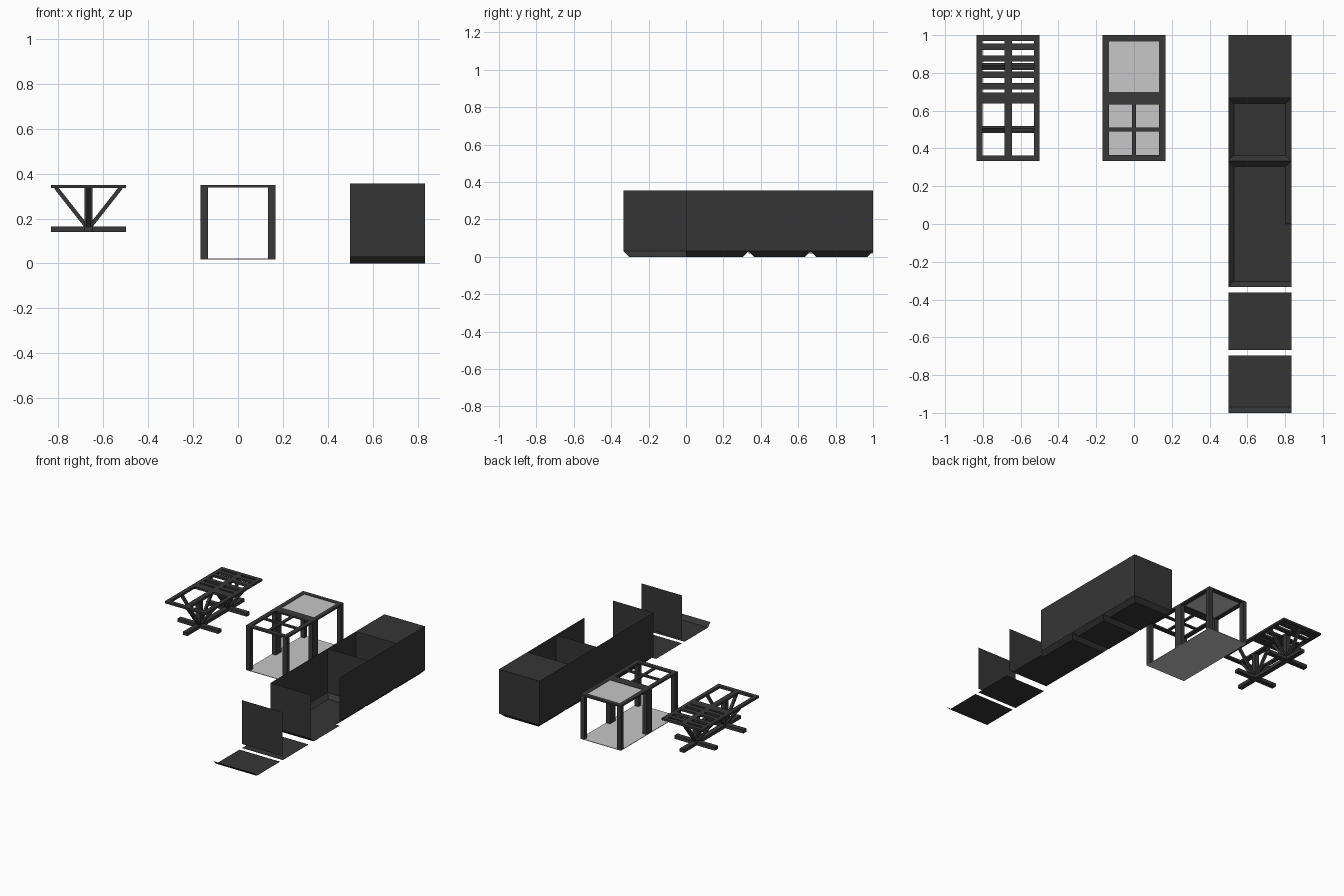
import bpy, bmesh, math
from mathutils import Matrix, Vector

if "Cube" in bpy.data.objects:
    bpy.data.objects.remove(bpy.data.objects["Cube"])


def material(name, v):
    m = bpy.data.materials.new(name)
    m.diffuse_color = (v, v, v, 1)
    m.use_nodes = True
    m.node_tree.nodes["Principled BSDF"].inputs["Base Color"].default_value = m.diffuse_color
    return m


FRAME = material("dark frame", 0.04)
PANEL = material("dark panel", 0.036)
GLASS = material("pale glass", 0.57)
C = 1 / 3          # cell size
H = 0.355          # wall height
B = 0.03           # bevel at the floor


class Part:
    """Collects boxes and flat sheets into one object."""

    def __init__(self, name, mat):
        self.name, self.mat, self.bm = name, mat, bmesh.new()

    def box(self, x0, x1, y0, y1, z0, z1):
        m = Matrix.Translation(((x0 + x1) / 2, (y0 + y1) / 2, (z0 + z1) / 2))
        m = m @ Matrix.Diagonal((x1 - x0, y1 - y0, z1 - z0, 1))
        bmesh.ops.create_cube(self.bm, size=1, matrix=m)

    def bar(self, a, b, w):
        a, b = Vector(a), Vector(b)
        d = b - a
        m = Matrix.Translation((a + b) / 2) @ d.to_track_quat('Z', 'Y').to_matrix().to_4x4()
        bmesh.ops.create_cube(self.bm, size=1, matrix=m @ Matrix.Diagonal((w, w, d.length, 1)))

    def sheet(self, *pts):
        self.bm.faces.new([self.bm.verts.new(p) for p in pts])

    def done(self):
        me = bpy.data.meshes.new(self.name)
        self.bm.to_mesh(me)
        self.bm.free()
        me.materials.append(self.mat)
        bpy.context.collection.objects.link(bpy.data.objects.new(self.name, me))


def border(p, cx, y0, y1, w, z0, z1):
    x0, x1 = cx - C / 2, cx + C / 2
    for a, b in ((x0, x0 + w), (x1 - w, x1)):
        p.box(a, b, y0, y1, z0, z1)
    for a, b in ((y0, y0 + w), (y1 - w, y1)):
        p.box(x0 + w, x1 - w, a, b, z0, z1)


# Left column: braced pedestal frames
cx = -2 * C
for name, y0 in (("front", C), ("back", 2 * C)):
    cy = y0 + C / 2
    top = Part(name + "_pedestal_top", FRAME)
    border(top, cx, y0, y0 + C, 0.03, 0.335, 0.35)
    top.box(cx - 0.02, cx + 0.02, y0 + 0.03, y0 + C - 0.03, 0.335, 0.35)
    if name == "back":
        for y in (0.938, 0.876, 0.79, 0.73):
            top.box(cx - 0.14, cx + 0.14, y - 0.017, y + 0.017, 0.335, 0.35)
    top.done()
    base = Part(name + "_pedestal_base", FRAME)
    base.box(cx - C / 2, cx + C / 2, cy - 0.018, cy + 0.018, 0.14, 0.165)
    base.box(cx - 0.018, cx + 0.018, y0, y0 + C, 0.1405, 0.1645)
    base.box(cx - 0.018, cx + 0.018, cy - 0.018, cy + 0.018, 0.16, 0.336)
    for dx, dy in ((1, 0), (-1, 0), (0, 1), (0, -1)):
        base.bar((cx + dx * 0.005, cy + dy * 0.005, 0.16),
                 (cx + dx * 0.145, cy + dy * 0.145, 0.338), 0.018)
    base.done()

# Middle column: post frames, a glass top and a glass floor
for name, y0 in (("front", C), ("back", 2 * C)):
    f = Part(name + "_post_frame", FRAME)
    border(f, 0, y0, y0 + C, 0.033, 0.338, 0.35)
    for sx in (-1, 1):
        for y in (y0 + 0.0165, y0 + C - 0.0165):
            f.box(sx * 0.15 - 0.0165, sx * 0.15 + 0.0165, y - 0.0165, y + 0.0165, 0.02, 0.339)
    if name == "front":
        f.box(-0.01, 0.01, y0 + 0.03, y0 + C - 0.03, 0.338, 0.349)
        f.box(-0.135, 0.135, 0.49, 0.51, 0.338, 0.3495)
    f.done()
g = Part("glass_top", GLASS)
g.box(-0.136, 0.136, 2 * C + 0.03, 1 - 0.03, 0.342, 0.347)
g.done()
g = Part("glass_floor", GLASS)
g.box(-C / 2, C / 2, C, 1, 0.018, 0.022)
g.done()

# Right column: six panel cells, from a single wall up to a closed box
X0, X1 = 0.5, 0.5 + C
# walls of each cell: l left, r right, f front, b back, t lid
for i, walls in enumerate(("b", "b", "fl", "lrb", "lrfb", "lrfbt")):
    y0, y1 = -1 + i * C, -1 + (i + 1) * C
    p = Part("panel_cell_%d" % (i + 1), PANEL)
    # floor, pulled in next to the walls
    fx0 = X0 + (B if "l" in walls else 0)
    fx1 = X1 - (B if "r" in walls else 0)
    fy0 = y0 + (B if "f" in walls or i == 0 else 0)
    fy1 = y1 - (B if "b" in walls else 0)
    p.sheet((fx0, fy0, 0), (fx1, fy0, 0), (fx1, fy1, 0), (fx0, fy1, 0))
    # side walls with a bevelled foot
    for key, x, fx in (("l", X0, fx0), ("r", X1, fx1)):
        if key in walls:
            p.sheet((x, y0, B), (x, y1, B), (x, y1, H), (x, y0, H))
            p.sheet((x, y0, B), (x, y1, B), (fx, fy1, 0), (fx, fy0, 0))
    # cross walls; the free-standing ones leave a slot at the floor
    for key, y, fy in (("f", y0, fy0), ("b", y1, fy1)):
        if key in walls:
            p.sheet((X0, y, B), (X1, y, B), (X1, y, H), (X0, y, H))
        if (key in walls and i > 1) or (key == "f" and i == 0):
            p.sheet((X0, y, B), (X1, y, B), (fx1, fy, 0), (fx0, fy, 0))
    if "t" in walls:
        p.sheet((X0, y0, H), (X1, y0, H), (X1, y1, H), (X0, y1, H))
    p.done()
